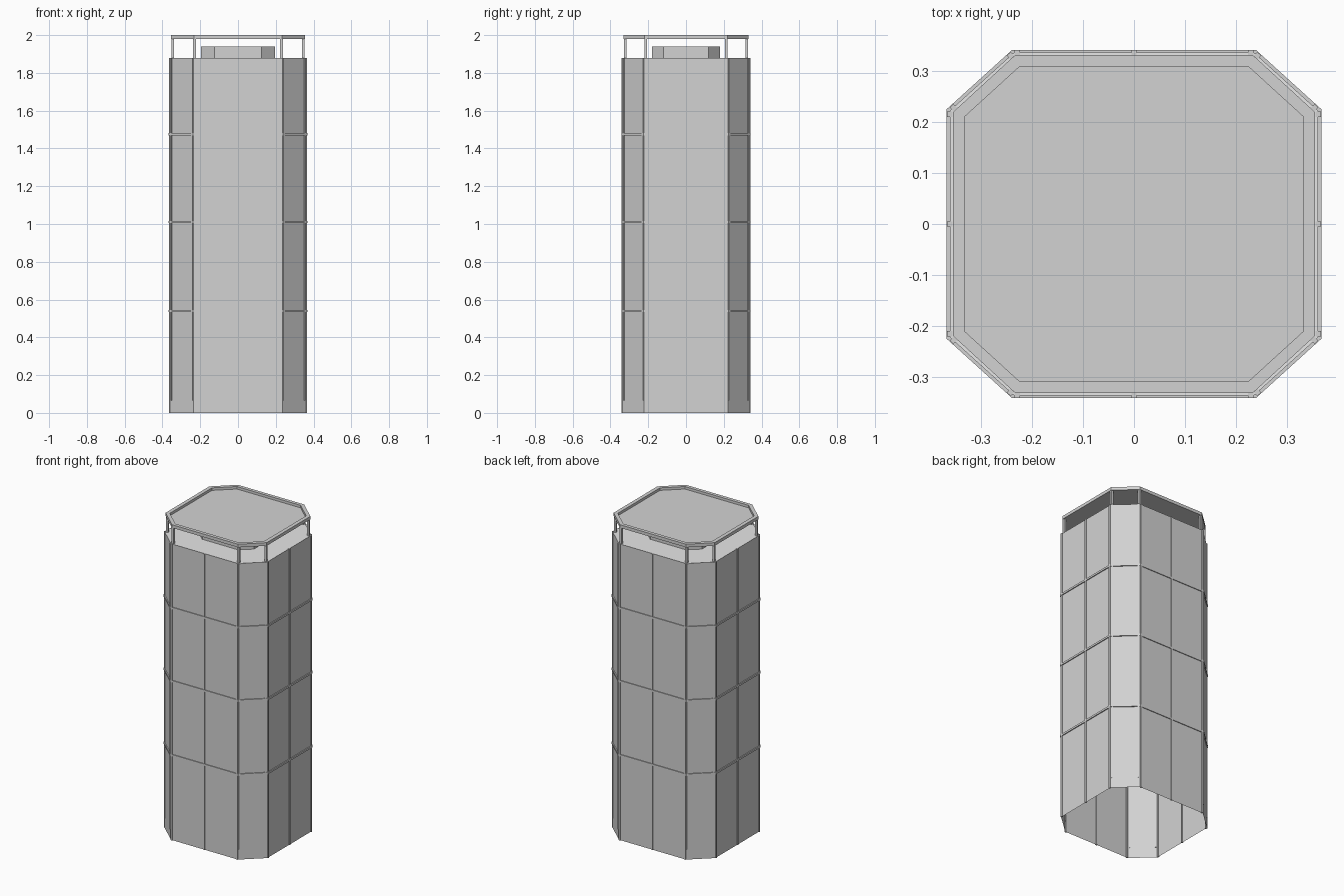
import bpy
import bmesh
import math

cube = bpy.data.objects.get("Cube")
if cube:
    bpy.data.objects.remove(cube)


def make_material(name, value):
    mat = bpy.data.materials.new(name)
    mat.use_nodes = True
    color = (value, value, value, 1)
    mat.diffuse_color = color
    mat.node_tree.nodes["Principled BSDF"].inputs["Base Color"].default_value = color
    return mat


grey = make_material("grey", 0.65)
pale = make_material("pale grey", 0.85)


def finish(name, bm, mat=grey):
    bmesh.ops.recalc_face_normals(bm, faces=bm.faces)
    mesh = bpy.data.meshes.new(name)
    bm.to_mesh(mesh)
    bm.free()
    mesh.materials.append(mat)
    obj = bpy.data.objects.new(name, mesh)
    bpy.context.collection.objects.link(obj)
    return obj


def octagon(half_x, half_y, corner_x, corner_y):
    quarter = [(half_x, corner_y), (corner_x, half_y)]
    half = quarter + [(-x, y) for x, y in reversed(quarter)]
    return half + [(-x, -y) for x, y in half]


def loop(bm, outline, z):
    return [bm.verts.new((x, y, z)) for x, y in outline]


def bridge(bm, a, b):
    n = len(a)
    for i in range(n):
        j = (i + 1) % n
        bm.faces.new((a[i], a[j], b[j], b[i]))


def prism(name, outline, z0, z1, caps=True, mat=grey):
    bm = bmesh.new()
    low, high = loop(bm, outline, z0), loop(bm, outline, z1)
    bridge(bm, low, high)
    if caps:
        bm.faces.new(low)
        bm.faces.new(high)
    return finish(name, bm, mat)


def ring(name, outer, inner, z0, z1):
    bm = bmesh.new()
    loops = [loop(bm, o, z) for o, z in
             ((outer, z0), (outer, z1), (inner, z1), (inner, z0))]
    for i in range(4):
        bridge(bm, loops[i], loops[(i + 1) % 4])
    return finish(name, bm)


def bar(name, x, y, width, depth, z0, z1, angle=0):
    c, s = math.cos(angle), math.sin(angle)
    corners = [(u * width / 2, v * depth / 2)
               for u, v in ((-1, -1), (1, -1), (1, 1), (-1, 1))]
    outline = [(x + u * c - v * s, y + u * s + v * c) for u, v in corners]
    return prism(name, outline, z0, z1)


WALL_TOP = 1.88
RIM_BOTTOM = 1.98
wall = octagon(0.361, 0.336, 0.235, 0.222)

# Hollow tower shell, open at the bottom, with a deck on top
prism("tower_wall", wall, 0, WALL_TOP, caps=False)
bm = bmesh.new()
bm.faces.new(loop(bm, wall, WALL_TOP - 0.002))
deck = finish("top_deck", bm, pale)

# Small raised core on the deck
prism("roof_core", octagon(0.195, 0.18, 0.125, 0.12), WALL_TOP - 0.002, 1.94)

# Horizontal trim bands
band_outer = octagon(0.367, 0.341, 0.239, 0.225)
band_inner = octagon(0.357, 0.332, 0.233, 0.22)
for i, z in enumerate((0.54, 1.01, 1.475)):
    ring(f"trim_band_{i + 1}", band_outer, band_inner, z - 0.006, z + 0.006)

# Middle mullions on the four broad faces
for s in (-1, 1):
    bar("middle_mullion", 0, s * 0.336, 0.01, 0.01, 0, WALL_TOP)
    bar("side_middle_mullion", s * 0.361, 0, 0.01, 0.01, 0, WALL_TOP)

# Paired mullions and roof posts at each corner
slope = math.atan2(0.114, -0.126)
for sx in (-1, 1):
    for sy in (-1, 1):
        bar("corner_mullion", sx * 0.229, sy * 0.336, 0.011, 0.01, 0, WALL_TOP)
        bar("side_corner_mullion", sx * 0.361, sy * 0.215, 0.01, 0.011, 0, WALL_TOP)
        for x, y in ((0.242, 0.33), (0.354, 0.228)):
            bar("chamfer_mullion", sx * x, sy * y, 0.01, 0.01,
                0.065, WALL_TOP, slope * sx * sy)
        for x, y in ((0.23, 0.321), (0.346, 0.213)):
            bar("roof_post", sx * x, sy * y, 0.014, 0.014, WALL_TOP - 0.01, RIM_BOTTOM)

# Raised roof rim and recessed roof plate
roof = octagon(0.331, 0.309, 0.2235, 0.211)
ring("roof_rim", octagon(0.355, 0.331, 0.233, 0.219), roof, RIM_BOTTOM, 2.0)
prism("roof_plate", roof, RIM_BOTTOM, RIM_BOTTOM + 0.004)
